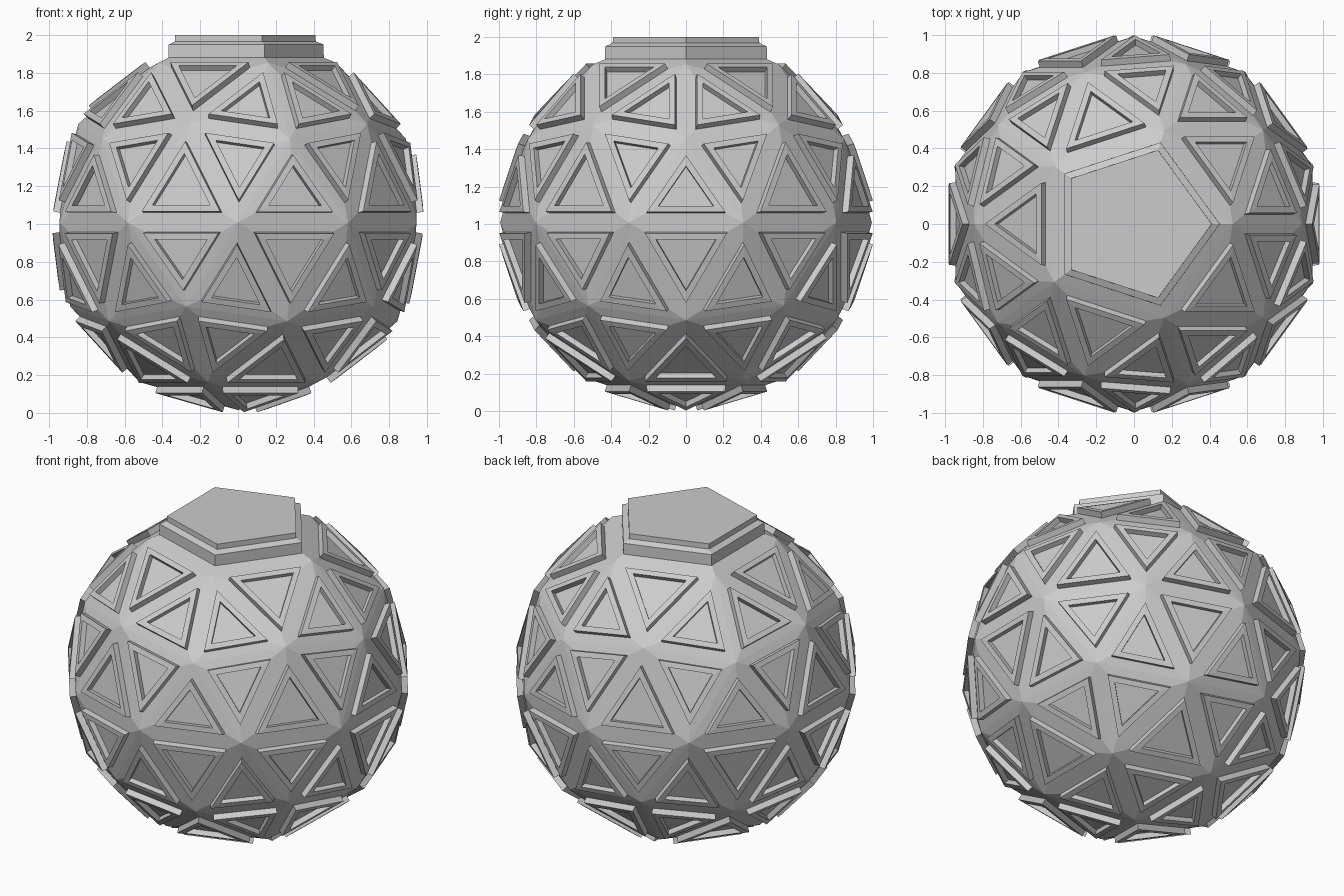
import bpy, bmesh
from mathutils import Vector

if "Cube" in bpy.data.objects:
    bpy.data.objects.remove(bpy.data.objects["Cube"])

R, CZ = 0.993, 1.008   # sphere radius and centre height

bm = bmesh.new()
bmesh.ops.create_icosphere(bm, subdivisions=2, radius=R)
bmesh.ops.translate(bm, verts=bm.verts, vec=Vector((0, 0, CZ)))

# Flat pentagon at the top pole
top = max(bm.verts, key=lambda v: v.co.z)
bmesh.ops.dissolve_verts(bm, verts=[top])
bm.normal_update()
cap = [f for f in bm.faces if len(f.verts) == 5]
panels = [f for f in bm.faces if len(f.verts) == 3]


def step(faces, inset, rise):
    """Inset each face on its own and move it along its normal."""
    bmesh.ops.inset_individual(bm, faces=faces, thickness=inset, depth=rise,
                               use_even_offset=True)
    bm.normal_update()


# Raised triangular panels with a sunken centre
for inset, rise in ((0.051, 0.008), (0.0003, 0.036), (0.033, 0.002), (0.0003, -0.032)):
    step(panels, inset, rise)

# Two-step pentagonal cap
for inset, rise in ((0.055, 0.028), (0.0003, 0.069), (0.034, 0.017), (0.0003, 0.033)):
    step(cap, inset, rise)

mesh = bpy.data.meshes.new("panelled_sphere")
bm.to_mesh(mesh)
bm.free()
obj = bpy.data.objects.new("panelled_sphere", mesh)
bpy.context.collection.objects.link(obj)
